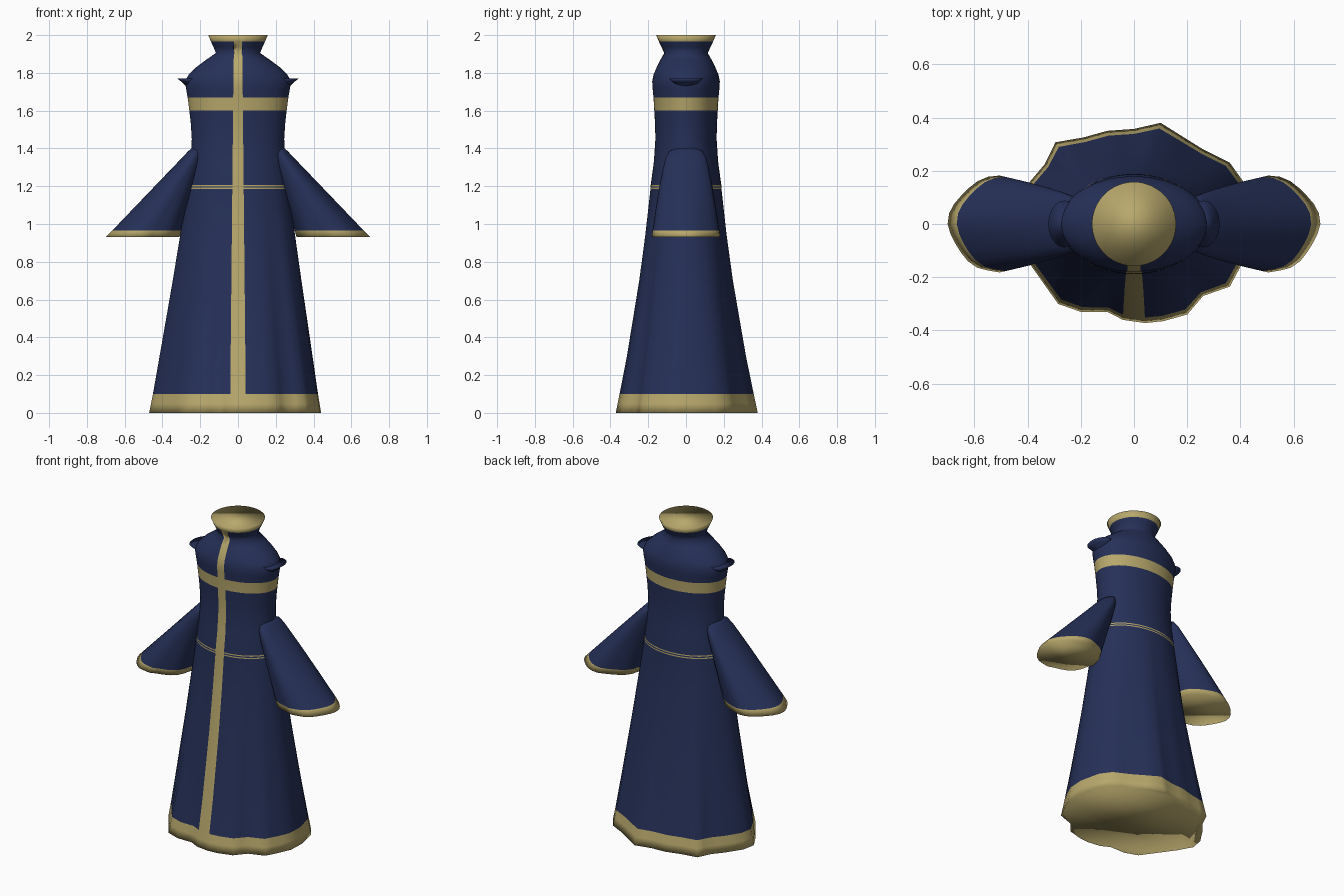
import bpy, bmesh, math

if "Cube" in bpy.data.objects:
    bpy.data.objects.remove(bpy.data.objects["Cube"])


def material(name, rgb):
    m = bpy.data.materials.new(name)
    m.diffuse_color = (*rgb, 1)
    m.use_nodes = True
    m.node_tree.nodes["Principled BSDF"].inputs["Base Color"].default_value = m.diffuse_color
    return m


NAVY = material("navy cloth", (0.019, 0.030, 0.098))
GOLD = material("gold trim", (0.479, 0.392, 0.150))


def loft(name, rings, is_gold, mirror=False):
    """Skin a list of closed rings, cap both ends, colour faces by a rule(ring, column)."""
    bm = bmesh.new()
    vs = [[bm.verts.new(p) for p in r] for r in rings]
    n = len(rings[0])
    for i in range(len(rings) - 1):
        for j in range(n):
            k = (j + 1) % n
            f = bm.faces.new((vs[i][j], vs[i][k], vs[i + 1][k], vs[i + 1][j]))
            f.material_index = int(is_gold(i, j))
    low = bm.faces.new(vs[0][::-1])
    low.material_index = int(is_gold(0, n // 2))
    top = bm.faces.new(vs[-1])
    top.material_index = int(is_gold(len(rings) - 2, n // 2))
    if mirror:
        geo = bmesh.ops.duplicate(bm, geom=bm.verts[:] + bm.edges[:] + bm.faces[:])["geom"]
        for v in geo:
            if isinstance(v, bmesh.types.BMVert):
                v.co.x *= -1
    bmesh.ops.recalc_face_normals(bm, faces=bm.faces[:])
    for f in bm.faces:
        f.smooth = True
    me = bpy.data.meshes.new(name)
    bm.to_mesh(me)
    bm.free()
    me.materials.append(NAVY)
    me.materials.append(GOLD)
    ob = bpy.data.objects.new(name, me)
    bpy.context.collection.objects.link(ob)
    return ob


# Robe body: ragged hem outline, the first two points are the front stripe edges
HEM = [(-.042, -.36), (.042, -.372), (.11, -.365), (.20, -.34), (.26, -.27), (.36, -.235),
       (.40, -.16), (.435, -.08), (.44, .02), (.41, .16), (.36, .23), (.26, .28), (.10, .38),
       (0, .357), (-.10, .35), (-.19, .325), (-.295, .307), (-.335, .225), (-.39, .16),
       (-.455, .06), (-.47, -.02), (-.42, -.11), (-.37, -.18), (-.285, -.30), (-.20, -.33),
       (-.10, -.33)]
# height, half width, half depth
PROFILE = [(0, .455, .37), (.05, .446, .36), (.10, .437, .35), (.3, .405, .312), (.5, .373, .28),
           (.7, .341, .248), (.95, .303, .215), (1.185, .268, .188), (1.192, .267, .188),
           (1.199, .266, .187), (1.206, .265, .187), (1.33, .25, .17), (1.45, .245, .162),
           (1.53, .25, .164), (1.60, .258, .168), (1.67, .267, .172), (1.72, .276, .177),
           (1.755, .281, .179), (1.79, .262, .172), (1.83, .222, .155), (1.87, .168, .135),
           (1.905, .117, .115), (1.935, .129, .129), (1.965, .143, .143), (2.0, .158, .158)]
GOLD_BANDS = [(0, .1), (1.185, 1.192), (1.199, 1.206), (1.60, 1.67), (1.965, 2.0)]

columns = []
for i, (x, y) in enumerate(HEM):
    x2, y2 = HEM[(i + 1) % len(HEM)]
    columns += [(x, y), ((x + x2) / 2, (y + y2) / 2)]

body = []
for z, rx, ry in PROFILE:
    ring = []
    fade = max(0, 1 - z / 1.2) ** 1.3
    for j, (hx, hy) in enumerate(columns):
        a = math.atan2(hy / .37, hx / .455)
        x = rx * math.cos(a) + fade * (hx - .455 * math.cos(a))
        y = ry * math.sin(a) + fade * (hy - .37 * math.sin(a))
        if j < 3:  # keep the stripe edges near parallel
            x = (j - 1) * (.042 - .01 * z)
            y = -ry * math.sqrt(1 - (x / rx) ** 2) + fade * (hy + .37 * math.sqrt(1 - (x / .455) ** 2))
        ring.append((x, y, z))
    body.append(ring)


def body_gold(i, j):
    mid = (PROFILE[i][0] + PROFILE[i + 1][0]) / 2
    return j < 2 or any(a < mid < b for a, b in GOLD_BANDS)


loft("robe_body", body, body_gold)


def ellipses(rows, n=28, wobble=0.0):
    """Horizontal rings from (height, inner x, outer x, half depth)."""
    out = []
    for k, (z, x0, x1, ry) in enumerate(rows):
        w = wobble * (1 - k / (len(rows) - 1))
        ring = []
        for j in range(n):
            a = math.tau * j / n
            s = 1 + w * (math.sin(5 * a + 1) - 1) if abs(math.sin(2 * a)) > .01 else 1
            ring.append(((x0 + x1) / 2 + (x1 - x0) / 2 * s * math.cos(a), ry * s * math.sin(a), z))
        out.append(ring)
    return out


# Wide hanging sleeves with level gold cuffs
SLEEVE = [(.93, .31, .70, .182), (.965, .30, .666, .177), (1.08, .265, .556, .160),
          (1.2, .228, .441, .140), (1.3, .198, .345, .120), (1.35, .188, .297, .108),
          (1.385, .188, .264, .088), (1.402, .205, .245, .05)]
loft("sleeves", ellipses(SLEEVE, wobble=.03), lambda i, j: i == 0, mirror=True)

# Small flared shoulder tabs with flat tops
TAB = [(1.725, .23, .272, .03), (1.738, .22, .283, .055), (1.752, .21, .297, .072),
       (1.77, .20, .322, .088)]
loft("shoulder_tabs", ellipses(TAB, 20), lambda i, j: False, mirror=True)
